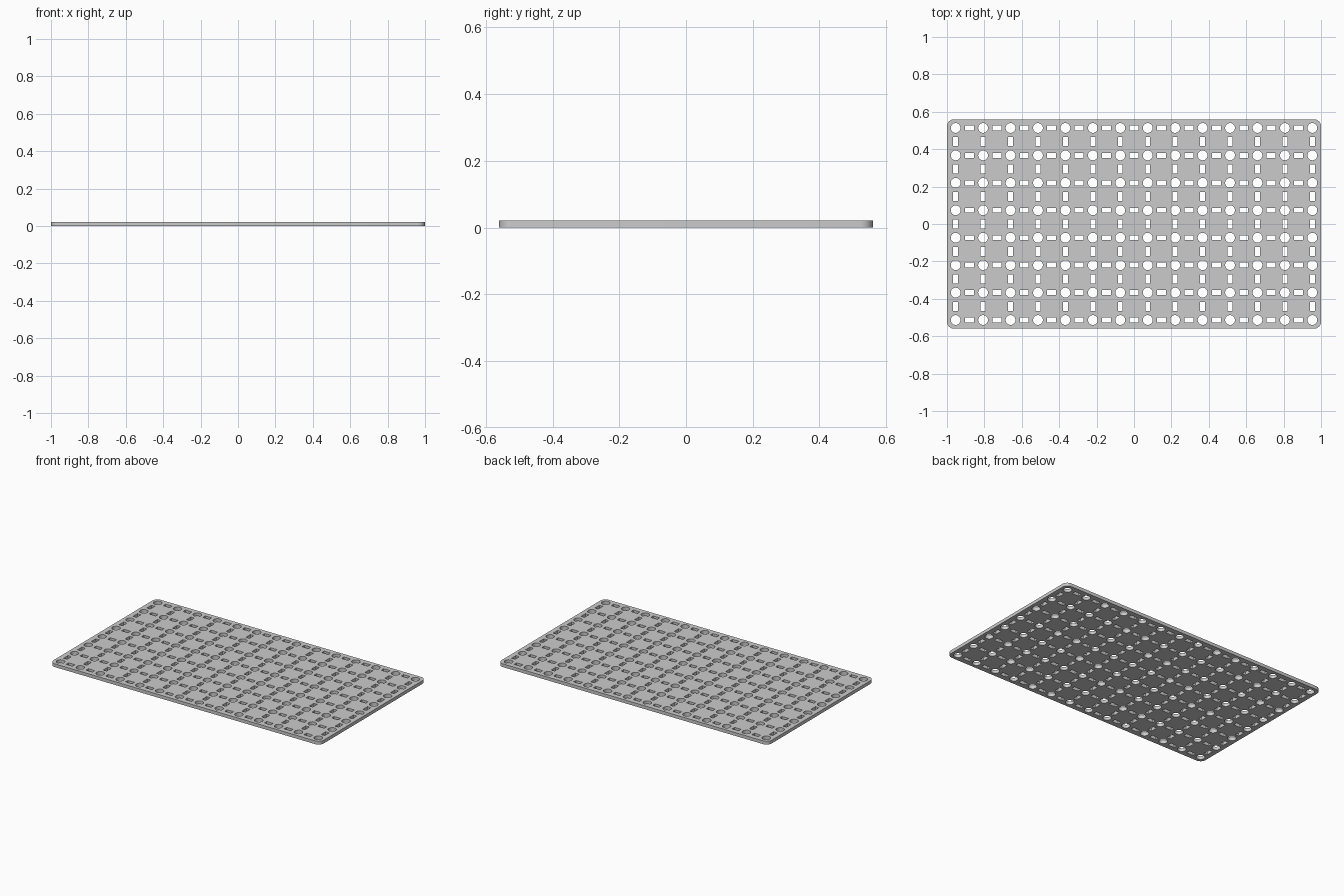
import bpy, bmesh
from math import sin, cos, pi

if "Cube" in bpy.data.objects:
    bpy.data.objects.remove(bpy.data.objects["Cube"])

PITCH, COLS, ROWS = 0.1467, 14, 8
HALF_X, HALF_Y, THICK = 1.0, 0.56, 0.022
HOLE_R, SLOT_L, SLOT_W, CORNER = 0.0262, 0.048, 0.026, 0.038

curve = bpy.data.curves.new("perforated_plate", "CURVE")
curve.dimensions = "2D"
curve.fill_mode = "BOTH"
curve.extrude = THICK / 2


def loop(points):
    s = curve.splines.new("POLY")
    s.points.add(len(points) - 1)
    for p, (x, y) in zip(s.points, points):
        p.co = (x, y, 0, 1)
    s.use_cyclic_u = True


def arc(cx, cy, r, start, sweep, n):
    return [(cx + r * cos(start + sweep * i / n), cy + r * sin(start + sweep * i / n))
            for i in range(n)]


def slot(cx, cy, w, h):
    loop([(cx - w / 2, cy - h / 2), (cx + w / 2, cy - h / 2),
          (cx + w / 2, cy + h / 2), (cx - w / 2, cy + h / 2)])


# Rounded outline
outline = []
for k, (sx, sy) in enumerate([(1, 1), (-1, 1), (-1, -1), (1, -1)]):
    outline += arc(sx * (HALF_X - CORNER), sy * (HALF_Y - CORNER), CORNER,
                   k * pi / 2, pi / 2 * 9 / 8, 9)
loop(outline)

# Round holes on the grid, slots midway between neighbours
for i in range(COLS):
    for j in range(ROWS):
        x = (i - (COLS - 1) / 2) * PITCH
        y = (j - (ROWS - 1) / 2) * PITCH
        loop(arc(x, y, HOLE_R, 0, 2 * pi, 32))
        if i < COLS - 1:
            slot(x + PITCH / 2, y, SLOT_L, SLOT_W)
        if j < ROWS - 1:
            slot(x, y + PITCH / 2, SLOT_W, SLOT_L)

# Turn the extruded profile into one welded mesh
tmp = bpy.data.objects.new("plate_profile", curve)
bpy.context.collection.objects.link(tmp)
mesh = bpy.data.meshes.new_from_object(
    tmp.evaluated_get(bpy.context.evaluated_depsgraph_get()))
bpy.data.objects.remove(tmp)
bm = bmesh.new()
bm.from_mesh(mesh)
bmesh.ops.remove_doubles(bm, verts=bm.verts, dist=1e-5)
bmesh.ops.translate(bm, verts=bm.verts, vec=(0, 0, THICK / 2))
bmesh.ops.recalc_face_normals(bm, faces=bm.faces)
bm.to_mesh(mesh)
bm.free()

plate = bpy.data.objects.new("perforated_plate", mesh)
bpy.context.collection.objects.link(plate)
bpy.context.view_layer.objects.active = plate
plate.select_set(True)
bpy.ops.object.shade_smooth_by_angle()
